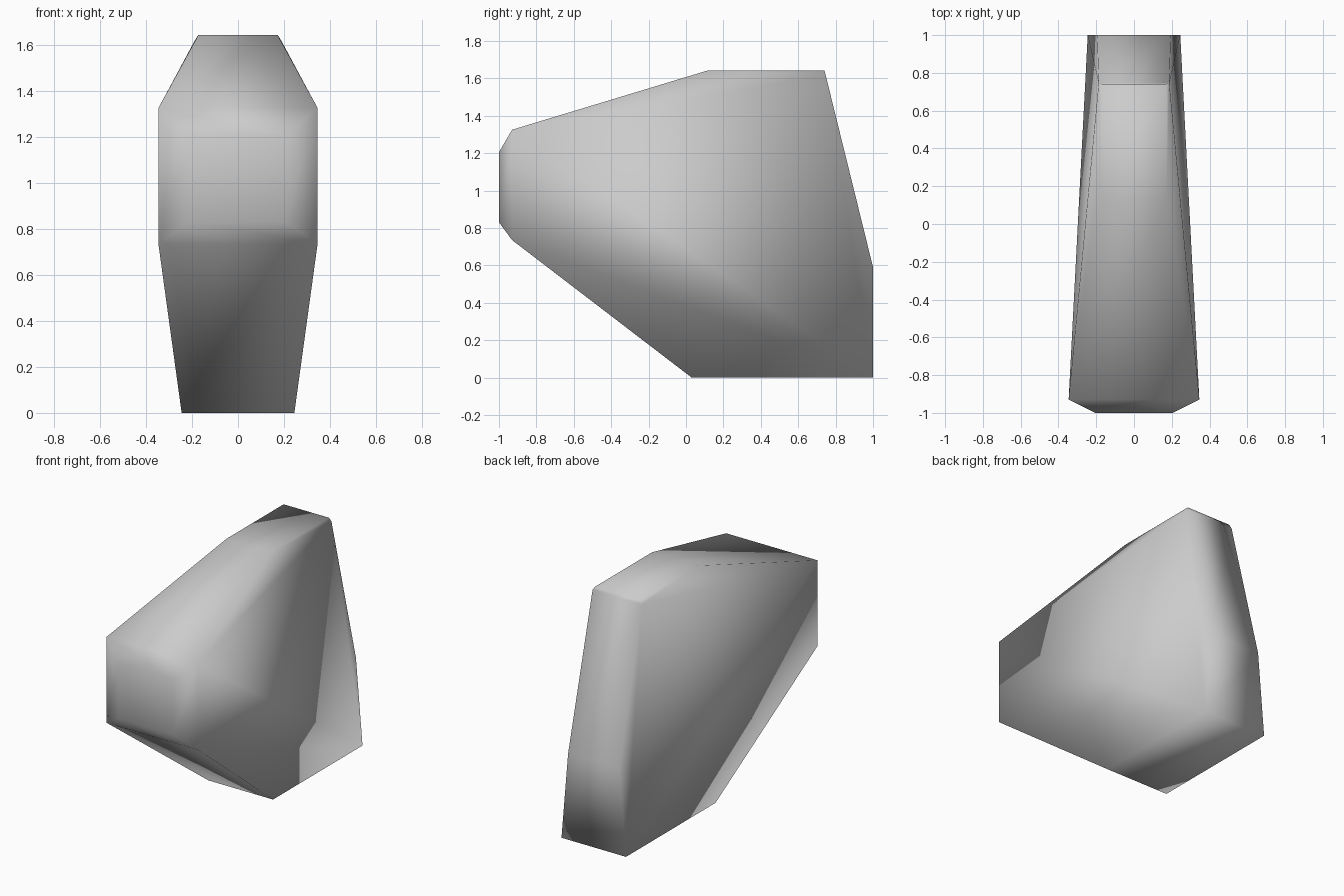
import bpy, bmesh

if "Cube" in bpy.data.objects:
    bpy.data.objects.remove(bpy.data.objects["Cube"])

# Half-outline of the body, front to back to underside: (half width, y, z)
outline = [
    (0.346, -0.93, 1.325),   # 0 front upper
    (0.172, 0.12, 1.643),    # 1 top front
    (0.172, 0.74, 1.643),    # 2 top back
    (0.187, 0.746, 1.62),    # 3 small shoulder under the top back
    (0.195, 1.0, 0.59),      # 4 back bend
    (0.245, 1.0, 0.0),       # 5 bottom back
    (0.245, 0.03, 0.0),      # 6 bottom front
    (0.346, -0.93, 0.735),   # 7 front lower
]
# Half of the raised nose panel: upper and lower corner
nose = [(0.205, -1.0, 1.205), (0.205, -1.0, 0.83)]

bm = bmesh.new()


def pair(p):
    """Mirrored left and right vertices."""
    return [bm.verts.new((s * p[0], p[1], p[2])) for s in (-1, 1)]


body = [pair(p) for p in outline]
tip = [pair(p) for p in nose]

# Skin around the outline, leaving the nose opening
for (al, ar), (bl, br) in zip(body, body[1:]):
    bm.faces.new((al, ar, br, bl))

# Convex faceted sides
for s in (0, 1):
    v = [p[s] for p in body]
    for i, j, k in ((1, 2, 3), (0, 1, 3), (0, 3, 5), (3, 4, 5), (0, 5, 7), (7, 5, 6)):
        bm.faces.new((v[i], v[j], v[k]))

# Nose panel with sloped rim
rim = [body[0][0], body[0][1], body[7][1], body[7][0]]
front = [tip[0][0], tip[0][1], tip[1][1], tip[1][0]]
bm.faces.new(front)
for i in range(4):
    j = (i + 1) % 4
    bm.faces.new((rim[i], rim[j], front[j], front[i]))

bmesh.ops.recalc_face_normals(bm, faces=bm.faces)
for f in bm.faces:
    f.smooth = True

mesh = bpy.data.meshes.new("wedge_body")
bm.to_mesh(mesh)
bm.free()

grey = bpy.data.materials.new("plain_grey")
grey.diffuse_color = (0.6, 0.6, 0.6, 1)
grey.use_nodes = True
grey.node_tree.nodes["Principled BSDF"].inputs["Base Color"].default_value = grey.diffuse_color
mesh.materials.append(grey)

obj = bpy.data.objects.new("wedge_body", mesh)
bpy.context.collection.objects.link(obj)
